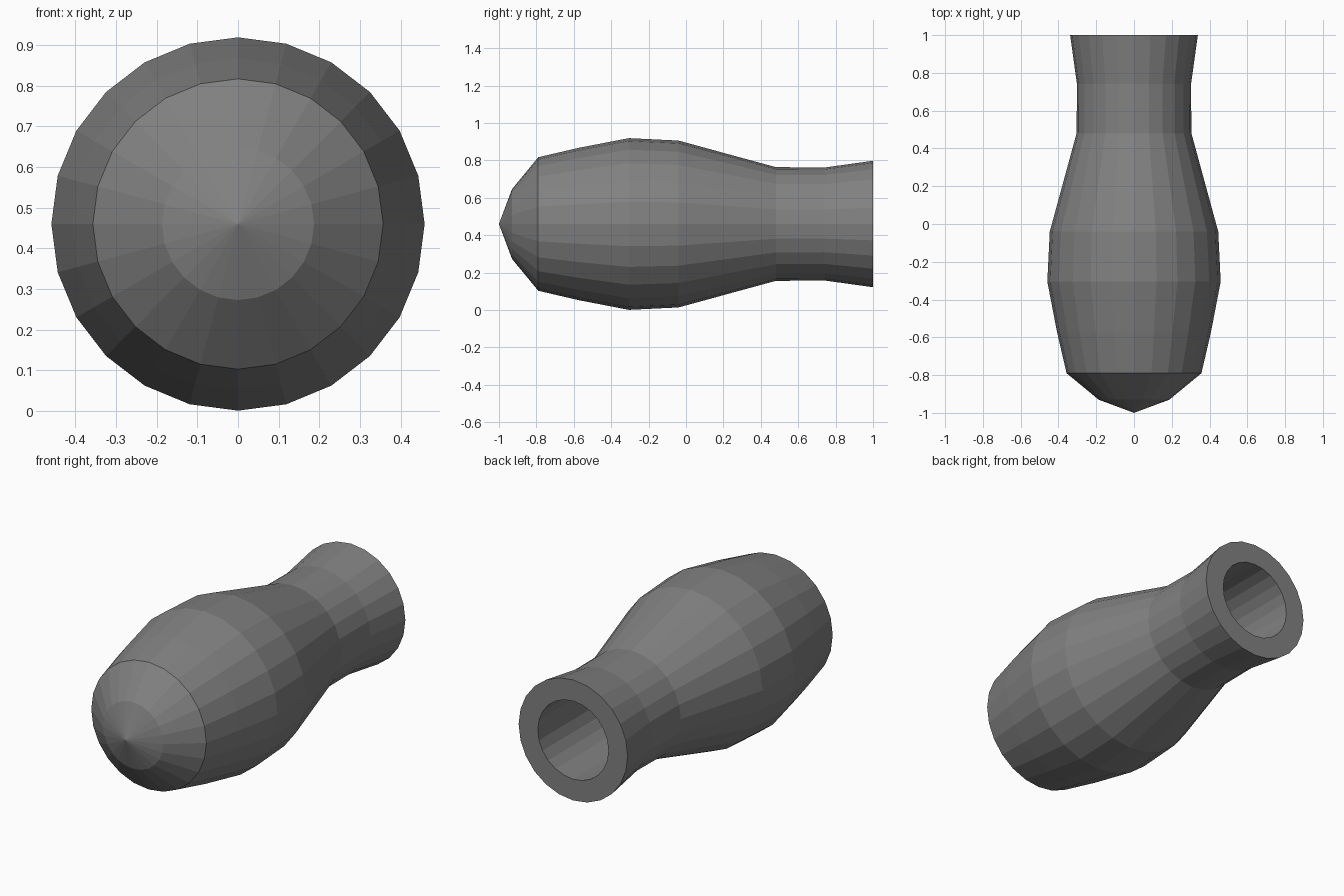
import bpy, bmesh
from math import sin, cos, tau

if "Cube" in bpy.data.objects:
    bpy.data.objects.remove(bpy.data.objects["Cube"])

SIDES = 24
CENTRE_Z = 0.46


def lathe(name, profile):
    """Revolve (y, radius) points around the lengthwise axis; radius 0 closes to a tip."""
    bm = bmesh.new()
    rings = []
    for y, r in profile:
        count = SIDES if r else 1
        rings.append([bm.verts.new((r * sin(tau * i / SIDES), y, CENTRE_Z + r * cos(tau * i / SIDES)))
                      for i in range(count)])
    for a, b in zip(rings, rings[1:]):
        for i in range(SIDES):
            j = (i + 1) % SIDES
            corners = [a[i % len(a)], a[j % len(a)], b[j % len(b)], b[i % len(b)]]
            bm.faces.new(list(dict.fromkeys(corners)))
    bmesh.ops.recalc_face_normals(bm, faces=bm.faces)
    mesh = bpy.data.meshes.new(name)
    bm.to_mesh(mesh)
    bm.free()
    obj = bpy.data.objects.new(name, mesh)
    bpy.context.collection.objects.link(obj)
    return obj


# Tool handle: pointed nose, swelling body, narrow neck, flared end, then the bore
outside = [(-1, 0), (-0.93, 0.187), (-0.79, 0.357), (-0.57, 0.408), (-0.305, 0.459),
           (-0.04, 0.446), (0.22, 0.375), (0.48, 0.304), (0.74, 0.302), (1, 0.338)]
bore = [(1, 0.219), (0, 0.219), (0, 0)]
handle = lathe("handle", outside + bore)

# Dark grey finish
dark_grey = bpy.data.materials.new("dark_grey")
dark_grey.diffuse_color = (0.22, 0.22, 0.22, 1)
dark_grey.use_nodes = True
dark_grey.node_tree.nodes["Principled BSDF"].inputs["Base Color"].default_value = dark_grey.diffuse_color
handle.data.materials.append(dark_grey)
